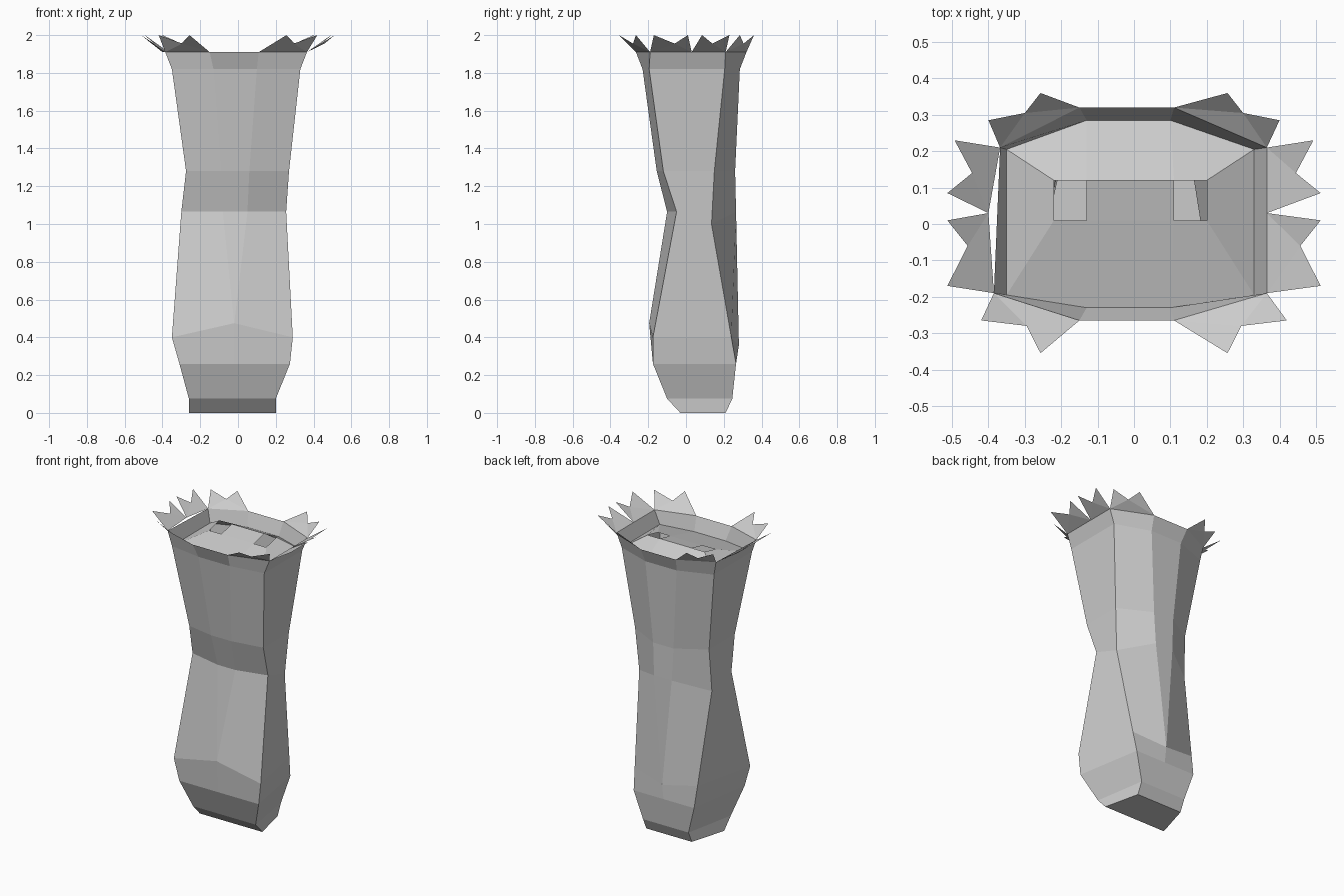
import bpy, bmesh

if "Cube" in bpy.data.objects:
    bpy.data.objects.remove(bpy.data.objects["Cube"], do_unlink=True)

grey = bpy.data.materials.new("plain_grey")
grey.use_nodes = True
GREY = (0.6, 0.6, 0.6, 1)
grey.diffuse_color = GREY
grey.node_tree.nodes["Principled BSDF"].inputs["Base Color"].default_value = GREY


def finish(name, bm):
    mesh = bpy.data.meshes.new(name)
    bm.to_mesh(mesh)
    bm.free()
    mesh.materials.append(grey)
    obj = bpy.data.objects.new(name, mesh)
    bpy.context.collection.objects.link(obj)


def ring(bm, z, front_x, back_x, front, back, mid_x, lift=(0, 0, 0)):
    """Eight-sided section: corners and a middle pair, front and back.
    front and back hold the y of (corner, middle); lift raises the front
    middle, back corners and back middle above z."""
    (fl, fr), (bl, br), (m0, m1) = front_x, back_x, mid_x
    zf, zc, zb = (z + d for d in lift)
    pts = [(fl, front[0], z), (m0, front[1], zf), (m1, front[1], zf), (fr, front[0], z),
           (br, back[0], zc), (m1, back[1], zb), (m0, back[1], zb), (bl, back[0], zc)]
    return [bm.verts.new(p) for p in pts]


# Sections from foot to rim; the middle pair merges to one point low down
point = (-.02, -.02)
sections = [
    (0, (-.26, .20), (-.19, .145), (-.03, -.03), (.21, .21), point),
    (.075, (-.26, .20), (-.19, .145), (-.10, -.10), (.245, .245), point),
    (.26, (-.31, .275), (-.245, .20), (-.175, -.175), (.265, .265), point),
    (.40, (-.35, .29), (-.253, .21), (-.175, -.195), (.24, .28), point, (.075, 0, -.04)),
    (1.065, (-.30, .255), (-.285, .25), (-.05, -.10), (.135, .265), (-.08, .05), (0, -.065, 0)),
    (1.28, (-.275, .27), (-.275, .27), (-.12, -.155), (.15, .26), (-.09, .06)),
    (1.82, (-.35, .33), (-.35, .33), (-.195, -.23), (.205, .285), (-.13, .10)),
    (1.91, (-.385, .365), (-.368, .365), (-.19, -.265), (.21, .32), (-.15, .11)),
]

# Body shell, lofted through the sections
bm = bmesh.new()
rings = [ring(bm, *s) for s in sections]
bm.faces.new(rings[0][::-1])
for low, high in zip(rings, rings[1:]):
    for i in range(8):
        j = (i + 1) % 8
        bm.faces.new((low[i], low[j], high[j], high[i]))
bmesh.ops.remove_doubles(bm, verts=bm.verts[:], dist=.0001)
finish("body", bm)

# Raised lid closing the mouth, with two open square holes along its ridge
bm = bmesh.new()
r = ring(bm, *sections[-2])
xs = (-.22, -.13, .11, .20)
s = [bm.verts.new((x, .01, 1.88)) for x in xs]
n = [bm.verts.new((x, .12, 1.905)) for x in xs]
for i in range(3):
    bm.faces.new((r[i], r[i + 1], s[i + 1], s[i]))
    bm.faces.new((n[i], n[i + 1], r[6 - i], r[7 - i]))
bm.faces.new((r[7], r[0], s[0], n[0]))
bm.faces.new((r[3], r[4], n[3], s[3]))
bm.faces.new((s[1], s[2], n[2], n[1]))
finish("mouth_lid", bm)


# Crown of thin spikes: base, tip, valley, tip, base
def spikes(name, a, t1, v, t2, b):
    bm = bmesh.new()
    heights = (1.91, 2.0, 1.955, 2.0, 1.91)
    p = [bm.verts.new((*q, z)) for q, z in zip((a, t1, v, t2, b), heights)]
    for tri in ((0, 2, 1), (0, 4, 2), (2, 4, 3)):
        face = bm.faces.new([p[i] for i in tri])
        face.normal_update()
        if face.normal.z < 0:
            face.normal_flip()
    finish(name, bm)


for side, back_x, side_x, front_x, mid, name in (
        (-1, -.368, -.40, -.385, -.15, "right"), (1, .365, .365, .365, .11, "left")):
    spikes(name + "_rear_side_spikes", (back_x, .21), (side * .493, .23),
           (side * .445, .14), (side * .513, .085), (side_x, .03))
    spikes(name + "_front_side_spikes", (side_x, .03), (side * .513, .01),
           (side * .457, -.06), (side * .513, -.17), (front_x, -.19))
    spikes(name + "_back_spikes", (back_x, .21), (side * .40, .285),
           (side * .30, .305), (side * .257, .36), (mid, .32))
    spikes(name + "_front_spikes", (front_x, -.19), (side * .42, -.265),
           (side * .295, -.28), (side * .257, -.355), (mid, -.265))
